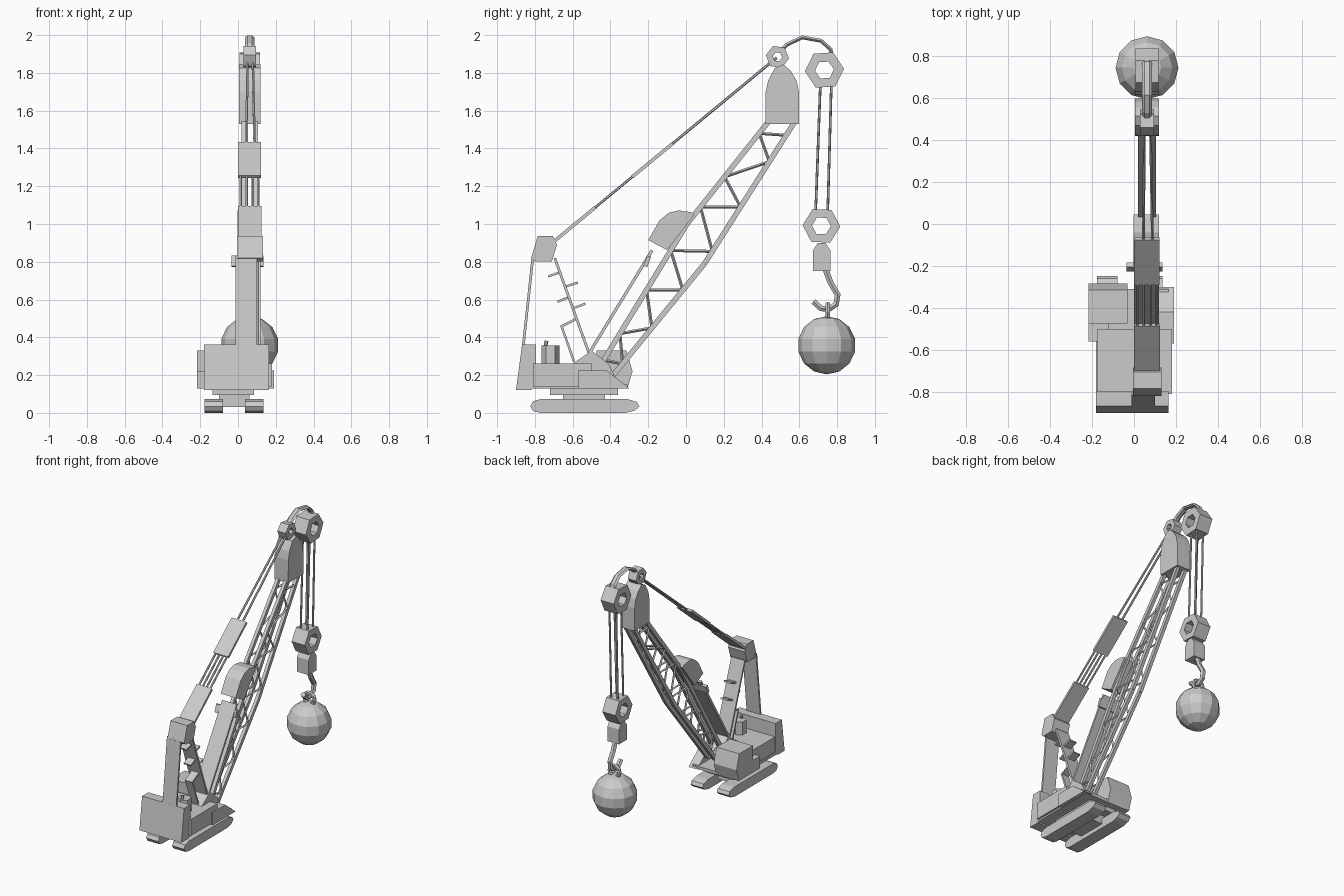
import bpy, bmesh, math
from mathutils import Vector

if "Cube" in bpy.data.objects:
    bpy.data.objects.remove(bpy.data.objects["Cube"])

CX = 0.062  # centre plane of boom and rigging


def make(name, bm):
    bmesh.ops.recalc_face_normals(bm, faces=bm.faces)
    me = bpy.data.meshes.new(name)
    bm.to_mesh(me)
    bm.free()
    ob = bpy.data.objects.new(name, me)
    bpy.context.collection.objects.link(ob)
    return ob


def prism(name, prof, x0, x1):
    """Extrude a (y, z) outline from x0 to x1."""
    bm = bmesh.new()
    f = bm.faces.new([bm.verts.new((x0, y, z)) for y, z in prof])
    ext = bmesh.ops.extrude_face_region(bm, geom=[f])
    bmesh.ops.translate(bm, vec=(x1 - x0, 0, 0),
                        verts=[v for v in ext['geom'] if isinstance(v, bmesh.types.BMVert)])
    return make(name, bm)


def box(name, x0, x1, y0, y1, z0, z1):
    return prism(name, [(y0, z0), (y1, z0), (y1, z1), (y0, z1)], x0, x1)


def strip(name, a, b, t, x0, x1):
    """Flat plate running from a to b in the side plane, t thick."""
    a, b = Vector(a), Vector(b)
    d = (b - a).normalized()
    n = Vector((-d.y, d.x)) * t / 2
    return prism(name, [a + n, b + n, b - n, a - n], x0, x1)


def sweep(name, path, rx, rn, sides=6):
    """Tube along a (y, z) path at the centre plane; rx wide, rn thick."""
    bm = bmesh.new()
    pts = [Vector(p) for p in path]
    rings = []
    for i, p in enumerate(pts):
        d = (pts[min(i + 1, len(pts) - 1)] - pts[max(i - 1, 0)]).normalized()
        ring = []
        for k in range(sides):
            a = math.tau * k / sides
            q = p + Vector((-d.y, d.x)) * rn * math.sin(a)
            ring.append(bm.verts.new((CX + rx * math.cos(a), q.x, q.y)))
        rings.append(ring)
    for r, s in zip(rings, rings[1:]):
        for k in range(sides):
            j = (k + 1) % sides
            bm.faces.new((r[k], r[j], s[j], s[k]))
    bm.faces.new(rings[0])
    bm.faces.new(rings[-1])
    return make(name, bm)


def rod(name, p, q, r, sides=6):
    p, q = Vector(p), Vector(q)
    bm = bmesh.new()
    bmesh.ops.create_cone(bm, cap_ends=True, segments=sides, radius1=r, radius2=r, depth=(q - p).length)
    ob = make(name, bm)
    ob.location = (p + q) / 2
    ob.rotation_euler = (q - p).to_track_quat('Z', 'Y').to_euler()
    return ob


def sheave(name, y, z, r, hole, half, rot):
    """Hexagonal pulley with a hexagonal hole."""
    bm = bmesh.new()
    loops = []
    for rad, x in ((r, -half), (r, half), (hole, half), (hole, -half)):
        loops.append([bm.verts.new((CX + x, y + rad * math.cos(rot + k * math.pi / 3),
                                    z + rad * math.sin(rot + k * math.pi / 3))) for k in range(6)])
    for i in range(4):
        a, b = loops[i], loops[(i + 1) % 4]
        for k in range(6):
            j = (k + 1) % 6
            bm.faces.new((a[k], a[j], b[j], b[k]))
    return make(name, bm)


# Crawler tracks
track = [(-.825, .037), (-.81, .012), (-.77, .002), (-.32, .002), (-.27, .015), (-.247, .037),
         (-.26, .06), (-.31, .075), (-.77, .075), (-.81, .063)]
for side, x in (('left', -.177), ('right', .037)):
    prism('track_' + side, [(y, max(0, z - .002)) for y, z in track], x, x + .098)

# Turntable and deck
box('chassis', -.1, .06, -.65, -.43, .03, .1)
box('turntable', -.135, .085, -.72, -.36, .095, .13)
box('deck', -.18, .165, -.82, -.31, .128, .15)
box('engine_housing', -.175, .18, -.81, -.5, .14, .262)
prism('right_walkway', [(-.57, .13), (-.3, .13), (-.42, .225), (-.57, .225)], .12, .19)
box('left_walkway', -.217, -.12, -.56, -.46, .13, .22)
prism('cab', [(-.475, .13), (-.31, .13), (-.283, .22), (-.315, .33), (-.475, .33)], -.217, -.03)
prism('counterweight', [(-.9, .12), (-.82, .12), (-.795, .15), (-.795, .362), (-.868, .362)], -.18, .165)
prism('boom_foot_bracket', [(-.6, .26), (-.46, .2), (-.38, .2), (-.41, .26), (-.5, .33)], .0, .12)
rod('engine_drum', (CX, -.717, .25), (CX, -.717, .357), .048, 6)
rod('exhaust', (CX, -.745, .35), (CX, -.738, .382), .01)

# Rear gantry with its ladder
strip('gantry_rear_leg', (-.862, .35), (-.81, .83), .014, -.012, .1)
strip('gantry_front_leg', (-.695, .82), (-.515, .32), .014, .0, .11)
prism('gantry_head', [(-.82, .82), (-.785, .937), (-.705, .937), (-.683, .89), (-.71, .802), (-.8, .802)],
      -.005, .132)
for i, (a, b) in enumerate([((-.73, .722), (-.665, .745)), ((-.68, .588), (-.62, .613)),
                            ((-.64, .668), (-.572, .69)), ((-.6, .553), (-.533, .578)),
                            ((-.665, .455), (-.575, .5)), ((-.66, .462), (-.592, .27))]):
    strip(f'ladder_rung_{i}', a, b, .012, .03, .09)

# Suspension line: two spreader plates joined by cables
head, tip = Vector((-.69, .915)), Vector((.485, 1.885))
at = lambda y: head.lerp(tip, (y - head.x) / (tip.x - head.x))
strip('spreader_lower', at(-.7), at(-.48), .018, .0, .125)
strip('spreader_upper', at(-.285), at(-.07), .018, .0, .122)
for i, x in enumerate((.015, .047, .078, .108)):
    rod(f'spreader_cable_{i}', (x, *at(-.49)), (x, *at(-.27)), .007)
for i, (x, x2) in enumerate(((.045, .05), (.088, .078))):
    rod(f'pendant_cable_{i}', (x, *at(-.08)), (x2, *at(.48)), .0075)

# Lattice boom
upper = [(-.46, .24), (.005, 1.0), (.435, 1.54)]
lower = [(-.385, .2), (.098, .79), (.575, 1.54)]


def chord(pts, z):
    (a, b) = (pts[0], pts[1]) if z < pts[1][1] else (pts[1], pts[2])
    return (a[0] + (b[0] - a[0]) * (z - a[1]) / (b[1] - a[1]), z)


up_z = [.28, .42, .65, .86, 1.09, 1.25, 1.48]
low_z = [.26, .45, .65, .855, 1.09, 1.33, 1.47]
zig = [chord(p, z) for u, l in zip(up_z, low_z) for p, z in ((upper, u), (lower, l))]
for side, x in (('left', .03), ('right', .094)):
    for nm, pts in (('upper', upper), ('lower', lower)):
        for i in range(2):
            strip(f'boom_{nm}_chord_{side}_{i}', pts[i], pts[i + 1], .028, x - .012, x + .012)
    for i, (a, b) in enumerate(zip(zig, zig[1:])):
        rod(f'boom_lacing_{side}_{i}', (x, *a), (x, *b), .008, 4)

# Boom backstop plate and hood
strip('backstop_plate', (-.51, .32), (-.18, .86), .016, .0, .12)
strip('backstop_crossbar', (-.215, .775), (-.195, .83), .022, -.035, .135)
prism('boom_hood', [(-.2, .915), (-.14, 1.02), (-.09, 1.06), (-.04, 1.072), (.03, 1.062), (.045, 1.05), (-.1, .862)],
      -.002, .12)

# Boom head, sheaves and jib arm
prism('boom_head', [(.42, 1.53), (.598, 1.53), (.598, 1.7), (.585, 1.76), (.555, 1.81), (.515, 1.845),
                    (.47, 1.825), (.435, 1.76), (.422, 1.7)], .004, .118)
sheave('head_sheave', .484, 1.885, .062, .025, .034, math.radians(-8))
sheave('jib_sheave', .733, 1.815, .104, .05, .054, math.radians(4))
sweep('jib_arm', [(.495, 1.91), (.535, 1.95), (.615, 1.988), (.715, 1.97), (.765, 1.925), (.775, 1.88)], .025, .012)

# Hoist ropes, lower block and hook
for x in (.035, .09):
    rod('hoist_rope', (x, .712, 1.76), (x, .686, 1.06), .007)
    rod('hoist_rope', (x, .77, 1.76), (x, .75, 1.06), .007)
sheave('hook_sheave', .717, .99, .1, .05, .054, math.radians(-2))
prism('hook_block', [(.672, .75), (.765, .75), (.765, .86), (.738, .9), (.698, .9), (.672, .86)], .015, .11)
sweep('hook', [(.735, .77), (.765, .69), (.803, .625), (.795, .575), (.757, .55), (.715, .553), (.675, .59)],
      .02, .018)

# Ball with its lifting eye
bpy.ops.mesh.primitive_torus_add(major_segments=10, minor_segments=6, major_radius=.042, minor_radius=.014,
                                 location=(CX, .75, .535), rotation=(math.pi / 2, 0, 0))
bpy.context.object.name = 'ball_eye'
bpy.ops.mesh.primitive_uv_sphere_add(segments=12, ring_count=7, radius=.154, location=(CX, .745, .358))
bpy.context.object.name = 'wrecking_ball'
